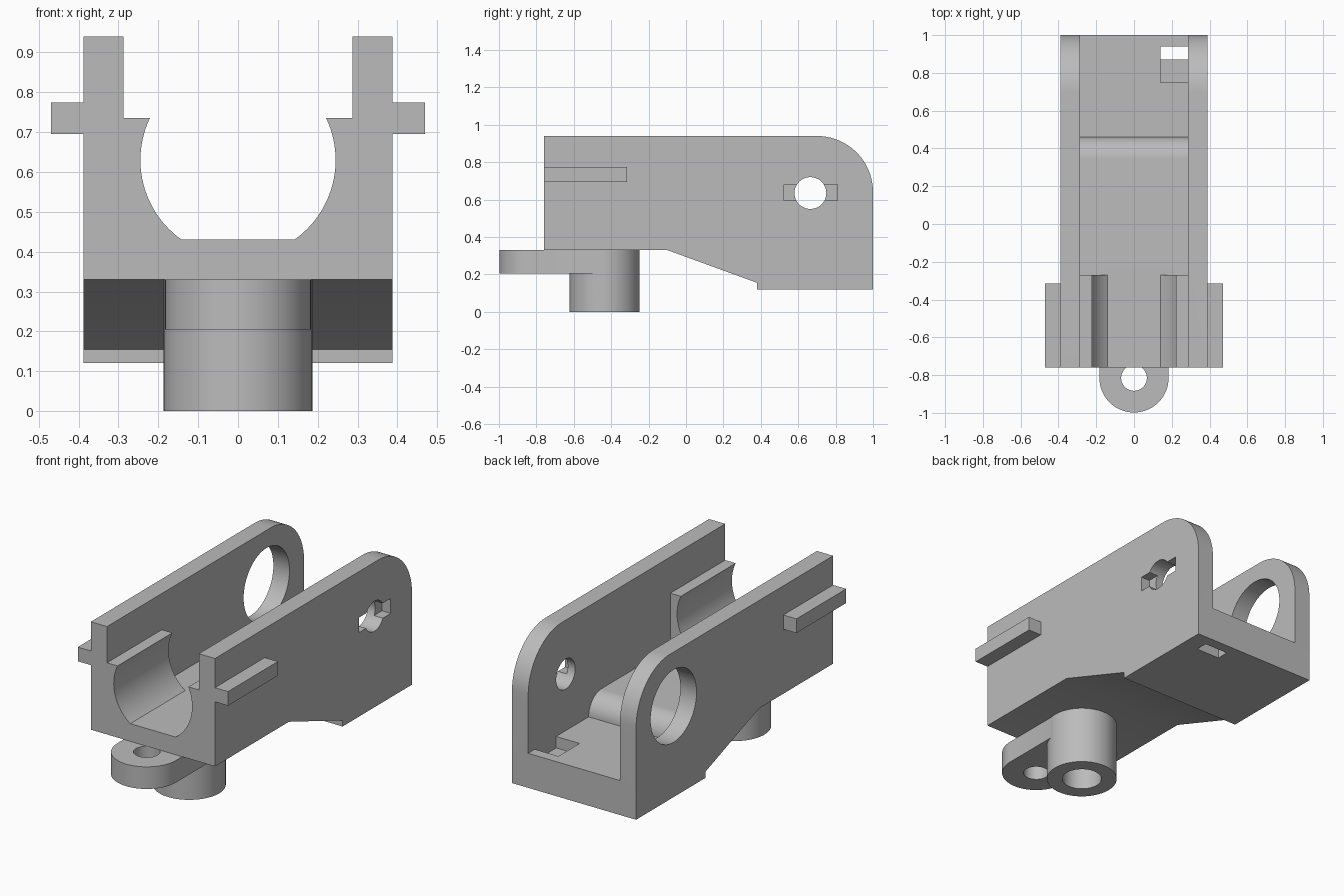
import bpy
import bmesh
from math import cos, sin, pi, radians, acos
from mathutils import Vector

cube = bpy.data.objects.get("Cube")
if cube:
    bpy.data.objects.remove(cube, do_unlink=True)

grey = bpy.data.materials.new("plain grey")
grey.use_nodes = True
grey.diffuse_color = (0.5, 0.5, 0.5, 1)
grey.node_tree.nodes["Principled BSDF"].inputs["Base Color"].default_value = (0.5, 0.5, 0.5, 1)


def arc(cx, cy, r, start, end, steps=24):
    """Points on an arc, angles in radians."""
    return [(cx + r * cos(start + (end - start) * i / steps),
             cy + r * sin(start + (end - start) * i / steps)) for i in range(steps + 1)]


def circle(cx, cy, r):
    return arc(cx, cy, r, 0, 2 * pi, 64)[:-1]


def prism(name, outline, axis, low, high):
    """Extrude a 2D outline along an axis; the outline uses the other two axes in order."""
    def place(p, d):
        return {"x": (d, p[0], p[1]), "y": (p[0], d, p[1]), "z": (p[0], p[1], d)}[axis]
    bm = bmesh.new()
    base = bm.faces.new([bm.verts.new(place(p, low)) for p in outline])
    ext = bmesh.ops.extrude_face_region(bm, geom=[base])
    moved = [v for v in ext["geom"] if isinstance(v, bmesh.types.BMVert)]
    bmesh.ops.translate(bm, verts=moved, vec=Vector(place((0, 0), high - low)))
    bmesh.ops.recalc_face_normals(bm, faces=bm.faces)
    mesh = bpy.data.meshes.new(name)
    bm.to_mesh(mesh)
    bm.free()
    mesh.materials.append(grey)
    obj = bpy.data.objects.new(name, mesh)
    bpy.context.collection.objects.link(obj)
    return obj


def box(name, x, y, z):
    return prism(name, [(x[0], y[0]), (x[1], y[0]), (x[1], y[1]), (x[0], y[1])], "z", *z)


def activate(obj):
    bpy.ops.object.select_all(action="DESELECT")
    obj.select_set(True)
    bpy.context.view_layer.objects.active = obj


def combine(target, tool, operation="DIFFERENCE"):
    """Apply a boolean and discard the tool."""
    tool.hide_render = True
    mod = target.modifiers.new("boolean", "BOOLEAN")
    mod.operation = operation
    mod.solver = "EXACT"
    mod.object = tool
    activate(target)
    bpy.ops.object.modifier_apply(modifier=mod.name)
    bpy.data.objects.remove(tool, do_unlink=True)


half_width, inner = 0.388, 0.287
front, floor, rear_floor = -0.76, 0.43, 0.315
axle_y, axle_z = 0.665, 0.635

# Housing: side silhouette with rounded upper rear corner
side = [(front, 0.33), (-0.1, 0.33), (0.38, 0.155), (0.38, 0.12), (1, 0.12)]
side += arc(0.7, 0.64, 0.3, 0, pi / 2) + [(front, 0.94)]
housing = prism("housing", side, "x", -half_width, half_width)

# Channel between the walls, with a rounded step down to the rear floor
step = floor - rear_floor
channel = [(-0.27, 1.2), (-0.27, floor)]
channel += arc(0.46 - step, rear_floor, step, pi / 2, 0, 16)
channel += [(1.2, rear_floor), (1.2, 1.2)]
combine(housing, prism("channel_cutter", channel, "x", -inner, inner))

# Front cradle: round bore with a flat bottom, open at the top
bore_z, bore_r, shelf = 0.63, 0.245, 0.735
top_angle = pi / 2 - acos((shelf - bore_z) / bore_r)
low_angle = -(pi / 2 - acos((bore_z - floor) / bore_r))
right = arc(0, bore_z, bore_r, top_angle, low_angle)
cradle = [(inner, 1.2), (inner, shelf)] + right
cradle += [(-x, z) for x, z in reversed(right)] + [(-inner, shelf), (-inner, 1.2)]
combine(housing, prism("cradle_cutter", cradle, "y", -0.9, -0.25))

# Axle openings: large on one wall, small with a shallow slot on the other
combine(housing, prism("large_hole_cutter", circle(axle_y, axle_z, 0.205), "x", -0.5, -0.2))
combine(housing, prism("small_hole_cutter", circle(axle_y, axle_z, 0.085), "x", 0.2, 0.5))
combine(housing, box("slot_cutter", (half_width - 0.055, 0.5), (0.525, 0.81), (0.595, 0.68)))

# Floor notch with a ledge and a through opening
combine(housing, box("ledge_cutter", (0.14, inner), (0.75, 0.94), (0.25, 0.4)))
combine(housing, box("opening_cutter", (0.14, inner), (0.87, 0.94), (0, 0.4)))

# Side rails
parts = [housing]
for name, s in (("left_rail", 1), ("right_rail", -1)):
    xs = sorted((s * 0.375, s * 0.47))
    parts.append(box(name, xs, (front, -0.315), (0.695, 0.775)))

# Mounting post with a projecting lug
post_y, lug_y = -0.435, -0.815
mount = prism("mounting_post_and_lug", circle(0, post_y, 0.187), "z", 0, 0.33)
lug = arc(0, lug_y, 0.183, pi, 2 * pi, 32) + [(0.183, post_y), (-0.183, post_y)]
combine(mount, prism("lug", lug, "z", 0.205, 0.33), "UNION")
combine(mount, prism("post_bore_cutter", circle(0, post_y, 0.105), "z", -0.1, 0.3))
combine(mount, prism("lug_hole_cutter", circle(0, lug_y, 0.068), "z", 0.1, 0.5))
parts.append(mount)

for part in parts:
    activate(part)
    bpy.ops.object.shade_smooth_by_angle(angle=radians(25))
